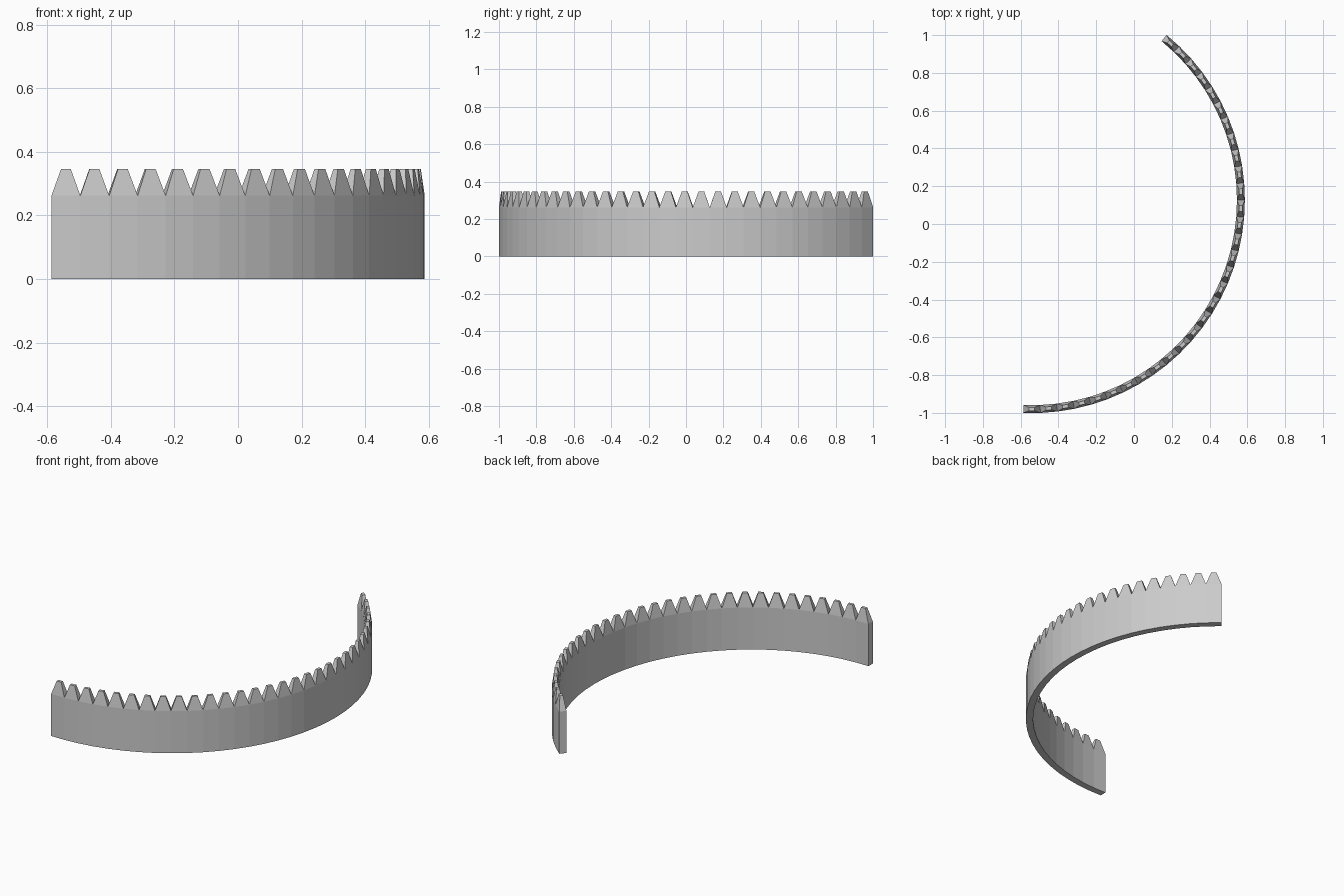
import bpy, bmesh
from math import cos, sin, radians

if "Cube" in bpy.data.objects:
    bpy.data.objects.remove(bpy.data.objects["Cube"])

CX, CY = -0.541, 0.127        # centre of the arc
R_OUT, R_IN = 1.128, 1.086    # outer and inner wall radii
TEETH, PITCH = 31, radians(360 / 78)
START = radians(-90) - PITCH / 2
H_WALL, H_TIP = 0.262, 0.346
TIP_INSET, TIP_HALF = 0.012, 0.17   # radial inset, half width of tip as part of pitch

bm = bmesh.new()


def vert(r, a, z):
    return bm.verts.new((CX + r * cos(a), CY + r * sin(a), z))


# wall stations: outer bottom, outer top, inner top, inner bottom
rings = []
for i in range(TEETH + 1):
    a = START + i * PITCH
    rings.append([vert(R_OUT, a, 0), vert(R_OUT, a, H_WALL),
                  vert(R_IN, a, H_WALL), vert(R_IN, a, 0)])

for i in range(TEETH):
    p, q = rings[i], rings[i + 1]
    # wall: outer side, inner side, underside
    for j, k in ((0, 1), (2, 3), (3, 0)):
        bm.faces.new((p[j], q[j], q[k], p[k]))
    # tapered tooth on top
    mid = START + (i + 0.5) * PITCH
    lo, hi = mid - TIP_HALF * PITCH, mid + TIP_HALF * PITCH
    base = [p[1], q[1], q[2], p[2]]
    ro, ri = R_OUT - TIP_INSET, R_IN + TIP_INSET
    tip = [vert(ro, lo, H_TIP), vert(ro, hi, H_TIP),
           vert(ri, hi, H_TIP), vert(ri, lo, H_TIP)]
    for j in range(4):
        k = (j + 1) % 4
        bm.faces.new((base[j], base[k], tip[k], tip[j]))
    bm.faces.new(tip)

# end caps
bm.faces.new(rings[0])
bm.faces.new(rings[-1])

bmesh.ops.recalc_face_normals(bm, faces=bm.faces)
mesh = bpy.data.meshes.new("curved_palisade")
bm.to_mesh(mesh)
bm.free()
bpy.context.collection.objects.link(bpy.data.objects.new("curved_palisade", mesh))
